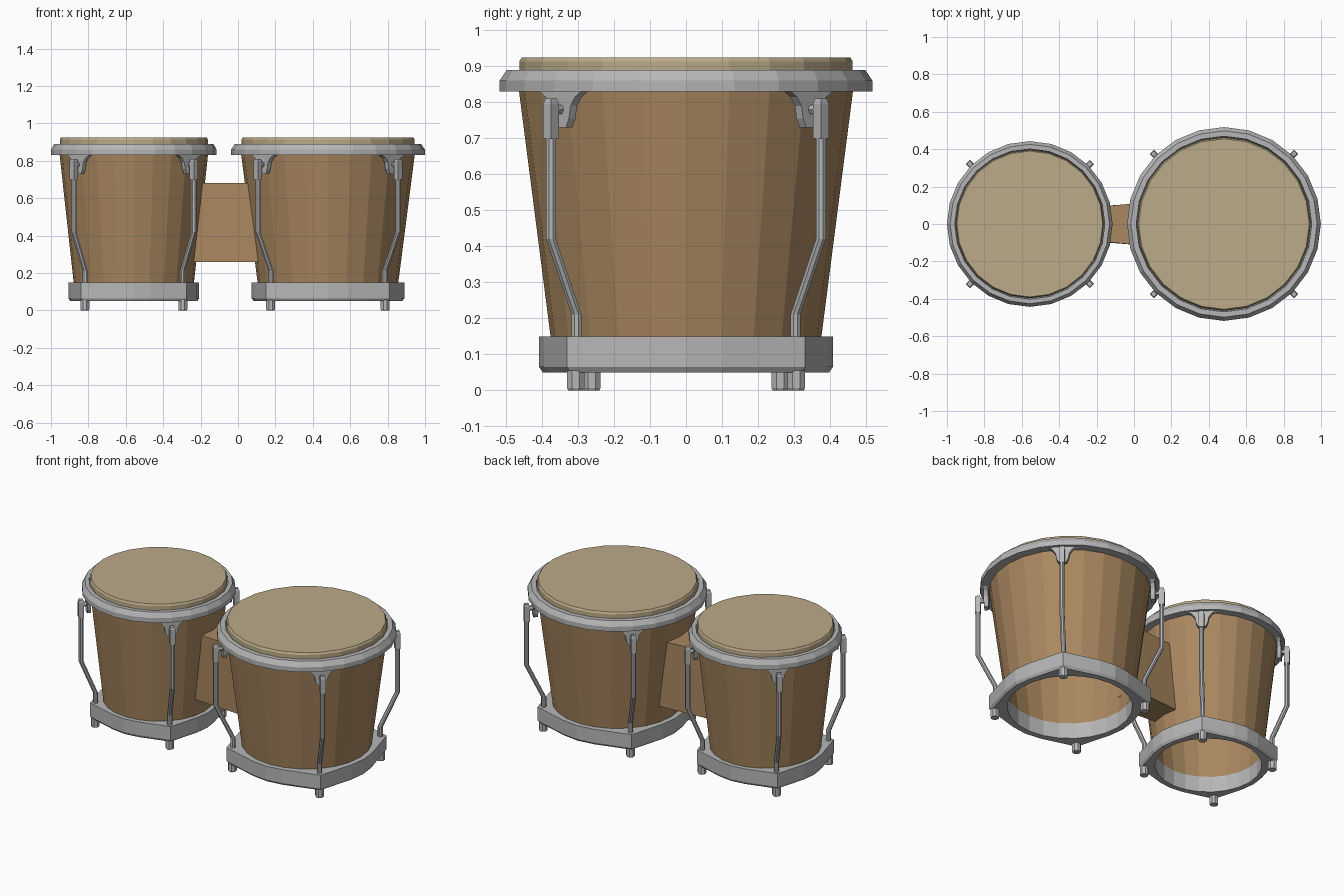
import bpy
import bmesh
from math import sin, cos, pi, acos, tau
from mathutils import Vector

if "Cube" in bpy.data.objects:
    bpy.data.objects.remove(bpy.data.objects["Cube"], do_unlink=True)

SIDES = 24
DIAGONALS = [pi / 4 + i * pi / 2 for i in range(4)]


def material(name, color):
    m = bpy.data.materials.new(name)
    m.use_nodes = True
    m.diffuse_color = color
    m.node_tree.nodes["Principled BSDF"].inputs["Base Color"].default_value = color
    return m


WOOD = material("warm wood", (0.40, 0.245, 0.117, 1))
SKIN = material("drum skin", (0.50, 0.405, 0.25, 1))
METAL = material("grey metal", (0.47, 0.47, 0.475, 1))


def build(name, mat, lofts, closed=False):
    """Skin each list of rings; closed joins last ring to first, else ends are capped."""
    bm = bmesh.new()
    for rings in lofts:
        rows = [[bm.verts.new(p) for p in ring] for ring in rings]
        n = len(rows[0])
        pairs = list(zip(rows, rows[1:]))
        if closed:
            pairs.append((rows[-1], rows[0]))
        else:
            bm.faces.new(rows[0])
            bm.faces.new(rows[-1])
        for a, b in pairs:
            for i in range(n):
                j = (i + 1) % n
                bm.faces.new((a[i], a[j], b[j], b[i]))
    bmesh.ops.recalc_face_normals(bm, faces=bm.faces)
    mesh = bpy.data.meshes.new(name)
    bm.to_mesh(mesh)
    bm.free()
    mesh.materials.append(mat)
    obj = bpy.data.objects.new(name, mesh)
    bpy.context.collection.objects.link(obj)
    return obj


def circle(center, radius, sides=SIDES, turn=0.0):
    """Horizontal ring of points."""
    return [Vector(center) + Vector((radius * cos(turn + tau * i / sides),
                                     radius * sin(turn + tau * i / sides), 0))
            for i in range(sides)]


def hoop_ring(cx, round_radius, corner, z):
    """Circle drawn out to a straight-sided point on each diagonal."""
    reach = acos(round_radius / corner)
    points = []
    for i in range(SIDES):
        a = tau * i / SIDES
        off = abs((a % (pi / 2)) - pi / 4)
        r = round_radius / cos(max(reach - off, 0))
        points.append(Vector((cx + r * cos(a), r * sin(a), z)))
    return points


def drum(side, cx, s):
    def lathe(profile):
        return [circle((cx, 0, z), r * s) for r, z in profile]

    def spot(angle, r, z, t=0.0):
        """Point at a radial distance, height and sideways offset."""
        return Vector((cx + r * s * cos(angle) - t * sin(angle),
                       r * s * sin(angle) + t * cos(angle), z))

    def posts(path, sides, turn=0.0):
        """One upright post on each diagonal; path holds radial, z, thickness."""
        return [[circle(spot(a, r, z), w, sides, a + turn) for r, z, w in path]
                for a in DIAGONALS]

    def plates(outline, r0, r1):
        """One radially extruded outline on each diagonal."""
        return [[[spot(a, r, z, t) for t, z in outline] for r in (r0, r1)]
                for a in DIAGONALS]

    # Tapered hollow shell and skin
    build(side + "_shell", WOOD, [lathe([(0.375, 0.14), (0.465, 0.84),
                                         (0.45, 0.84), (0.36, 0.14)])], True)
    build(side + "_drum_head", SKIN, [lathe([(0.463, 0.835), (0.463, 0.914),
                                             (0.456, 0.925)])])
    # Bevelled top rim
    build(side + "_top_rim", METAL, [lathe([(0.462, 0.83), (0.518, 0.83), (0.518, 0.86),
                                            (0.498, 0.89), (0.469, 0.89),
                                            (0.469, 0.865)])], True)
    # Bottom hoop with four pointed corners
    hoop = [circle((cx, 0, z), 0.36 * s) for z in (0.15, 0.05)]
    hoop += [hoop_ring(cx, r * s, c * s, z) for r, c, z in
             ((0.398, 0.455, 0.05), (0.408, 0.467, 0.065), (0.408, 0.467, 0.15))]
    build(side + "_bottom_hoop", METAL, [hoop], True)

    # Tension rods, lugs and feet
    build(side + "_tension_rods", METAL, posts(
        [(0.43, 0.14, 0.015), (0.43, 0.21, 0.015), (0.53, 0.42, 0.015),
         (0.53, 0.71, 0.015)], 8, pi / 8))
    build(side + "_lugs", METAL, posts(
        [(0.53, 0.70, 0.0226), (0.53, 0.795, 0.0226), (0.53, 0.81, 0.016)], 4, pi / 4))
    build(side + "_feet", METAL, posts(
        [(0.433, 0.0, 0.023), (0.433, 0.006, 0.026), (0.433, 0.055, 0.026)], 8, pi / 8))

    # Flared brackets under the rim, with pins through to the lugs
    half = [(0.022, 0.73), (0.034, 0.755), (0.04, 0.79), (0.058, 0.815), (0.09, 0.835)]
    outline = half + [(-t, z) for t, z in reversed(half)]
    build(side + "_brackets", METAL, plates(outline, 0.468, 0.494))
    pin = [(0.014 * cos(tau * i / 6), 0.78 + 0.014 * sin(tau * i / 6)) for i in range(6)]
    build(side + "_bracket_pins", METAL, plates(pin, 0.48, 0.53))


drum("left", 0.481, 1.0)
drum("right", -0.557, 0.855)

# Tapered block joining the two shells
block = [[(x0, -0.092, z), (x1, -0.115, z), (x1, 0.115, z), (x0, 0.092, z)]
         for x0, x1, z in ((-0.236, 0.108, 0.26), (-0.19, 0.054, 0.68))]
build("joining_block", WOOD, [[[Vector(p) for p in ring] for ring in block]])
